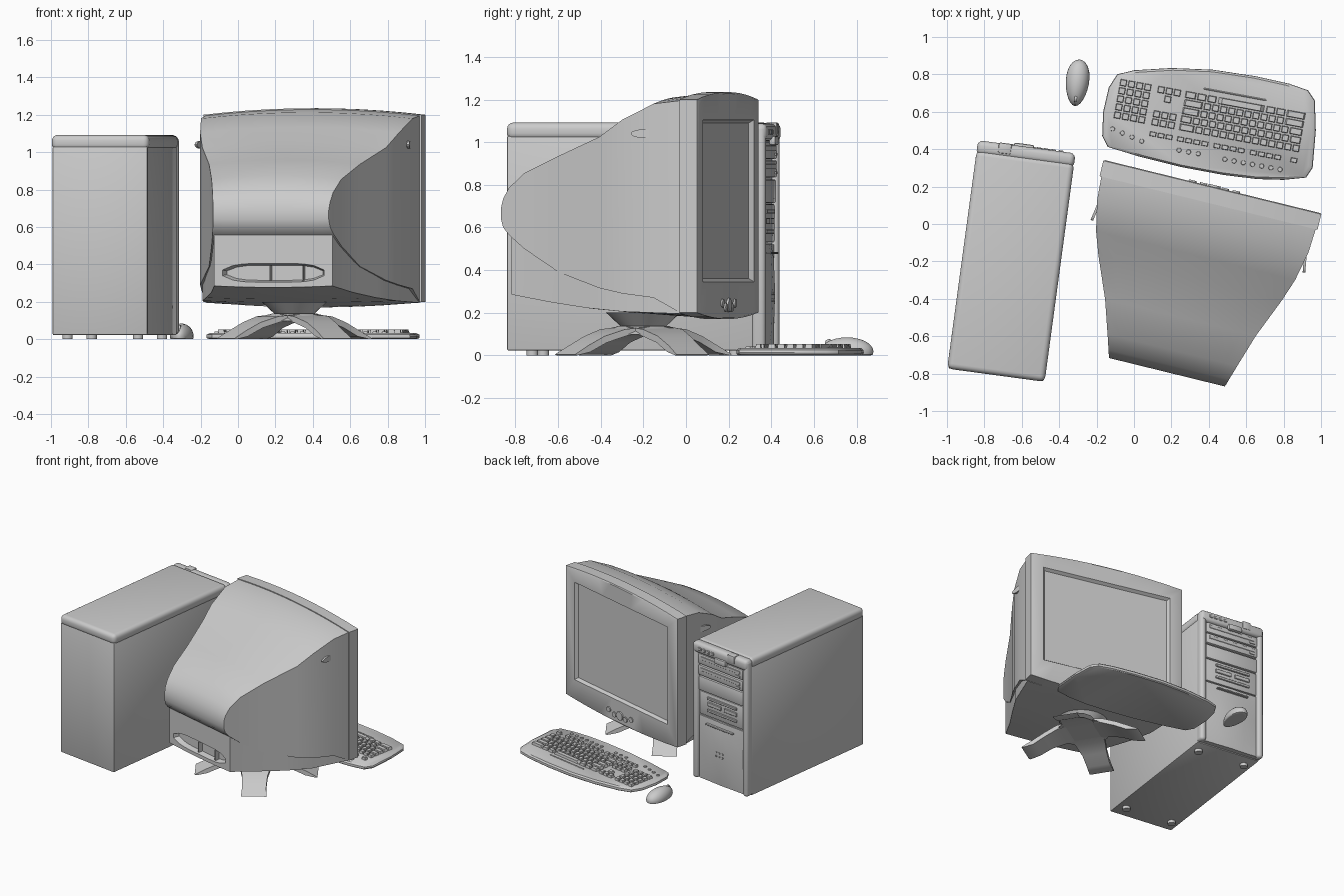
import bpy, bmesh, math
from mathutils import Matrix, Vector

if "Cube" in bpy.data.objects:
    bpy.data.objects.remove(bpy.data.objects["Cube"])

GREY = bpy.data.materials.new("grey_plastic")
GREY.diffuse_color = (0.6, 0.6, 0.6, 1)
GREY.use_nodes = True
GREY.node_tree.nodes["Principled BSDF"].inputs["Base Color"].default_value = GREY.diffuse_color


def frame(x, y, deg):
    return Matrix.Translation((x, y, 0)) @ Matrix.Rotation(math.radians(deg), 4, 'Z')


TOWER, SCREEN = frame(-0.656, -0.2, -7.7), frame(0.42, 0.2, -13.8)
BOARD, MOUSE = frame(0.40, 0.54, -10.5), frame(-0.303, 0.755, -6)


def finish(bm, name, M, angle=35):
    bmesh.ops.recalc_face_normals(bm, faces=bm.faces)
    bm.transform(M)
    me = bpy.data.meshes.new(name)
    bm.to_mesh(me)
    bm.free()
    me.materials.append(GREY)
    ob = bpy.data.objects.new(name, me)
    bpy.context.collection.objects.link(ob)
    bpy.ops.object.select_all(action='DESELECT')
    ob.select_set(True)
    bpy.context.view_layer.objects.active = ob
    bpy.ops.object.shade_smooth_by_angle(angle=math.radians(angle))
    return ob


def add_box(bm, x, y, z, bevel=0, seg=2):
    m = Matrix.Translation(((x[0]+x[1])/2, (y[0]+y[1])/2, (z[0]+z[1])/2)) @ \
        Matrix.Diagonal((x[1]-x[0], y[1]-y[0], z[1]-z[0], 1))
    vs = bmesh.ops.create_cube(bm, size=1, matrix=m)['verts']
    if bevel:
        es = list({e for v in vs for e in v.link_edges})
        bmesh.ops.bevel(bm, geom=es, offset=bevel, segments=seg, profile=0.5, affect='EDGES')


def boxes(name, M, items, bevel=0, seg=2):
    bm = bmesh.new()
    for x, y, z in items:
        add_box(bm, x, y, z, bevel, seg)
    return finish(bm, name, M)


def discs(name, M, items, depth, r2=None, rot=None, n=16, squash=(1, 1, 1)):
    # items: (x, y, z, radius)
    bm = bmesh.new()
    for x, y, z, r in items:
        m = Matrix.Translation((x, y, z)) @ Matrix.Diagonal((*squash, 1)) @ (rot or Matrix())
        bmesh.ops.create_cone(bm, cap_ends=True, segments=n, radius1=r, radius2=r2 or r, depth=depth, matrix=m)
    return finish(bm, name, M)


def loft(name, M, rings, angle=35):
    bm = bmesh.new()
    R = [[bm.verts.new(p) for p in ring] for ring in rings]
    for a, b in zip(R, R[1:]):
        for i in range(len(a)):
            j = (i+1) % len(a)
            bm.faces.new((a[i], a[j], b[j], b[i]))
    bm.faces.new(R[0])
    bm.faces.new(R[-1])
    return finish(bm, name, M, angle)


def ring(v, w, zb, zt, ct=0.0, cb=0.0, p=2, n=10):
    # upright section with crowned top and bottom
    ts = [-1 + 2*i/n for i in range(n+1)]
    top = [(w*t, v, zt + ct*(1-abs(t)**p)) for t in ts]
    bot = [(w*t, v, zb - cb*(1-abs(t)**p)) for t in reversed(ts)]
    return top + bot


Y_AXIS = Matrix.Rotation(math.pi/2, 4, 'X')
X_AXIS = Matrix.Rotation(math.pi/2, 4, 'Y')

# ---- monitor ----
loft("monitor_bezel_and_screen", SCREEN, [
    ring(-0.09, 0.6, 0.2, 1.2, 0.035, 0.03),
    ring(-0.005, 0.6, 0.2, 1.2, 0.035, 0.03),
    ring(0, 0.592, 0.207, 1.193, 0.035, 0.03),
    ring(0, 0.5, 0.345, 1.105),
    ring(-0.022, 0.485, 0.36, 1.09),
    ring(-0.022, 0.478, 0.367, 1.083)])
tube = [(-.09, .59, 1.195, .2, .033), (-.22, .582, 1.18, .27, .033), (-.38, .548, 1.105, .29, .03),
        (-.5, .506, 1.025, .315, .03), (-.72, .415, .935, .39, .025), (-.9, .357, .855, .5, .02),
        (-.98, .332, .785, .565, .012), (-1.01, .323, .735, .6, .006), (-1.022, .318, .69, .64, 0)]
loft("monitor_tube_housing", SCREEN, [ring(v, w, zb, zt, c) for v, w, zt, zb, c in tube])
low = [(-.09, .585, .195), (-.38, .535, .205), (-.57, .468, .222), (-.77, .39, .25), (-.97, .325, .285)]
loft("monitor_lower_housing", SCREEN,
     [ring(v, w, zb, .575, 0, .02 if v > -.3 else 0.008) for v, w, zb in low] +
     [ring(-.97, .28, .34, .37, .035, .035, 5), ring(-.93, .265, .345, .365, .03, .03, 5)])
boxes("rear_socket_ribs", SCREEN, [((u-.004, u+.004), (-.965, -.92), (.315, .395)) for u in (-.02, .16)])
for s in (-1, 1):
    discs("side_grip_vent", SCREEN @ frame(s*.573, -.26, s*9),
          [(0, 0, 1.04, .07)], .014, rot=X_AXIS, n=20, squash=(1, 1, .3))
discs("monitor_buttons", SCREEN, [(-.11, 0, .245, .02), (-.05, 0, .225, .02), (.07, 0, .225, .02),
                                  (.13, 0, .245, .02)], .016, rot=Y_AXIS)
discs("monitor_power_button", SCREEN, [(.01, 0, .235, .033)], .02, rot=Y_AXIS, n=20)

# ---- monitor stand ----
STAND = SCREEN @ Matrix.Translation((-.02, -.417, 0))
discs("stand_swivel", STAND, [(0, 0, .165, .1)], .07, r2=.175, n=32)
discs("stand_hub", STAND, [(0, 0, .118, .19)], .04, r2=.12, n=32)
for k in range(4):
    path = [(.04, .135, .12), (.17, .122, .11), (.27, .09, .09), (.36, .045, .085), (.435, .004, .09)]
    leg = [[(r, -h, z), (r, h, z), (r - .012, h, max(z - .03, 0)), (r - .012, -h, max(z - .03, 0))]
           for r, z, h in path]
    loft("stand_leg", STAND @ Matrix.Rotation(math.radians(46 + 90*k), 4, 'Z'), leg)

# ---- tower ----
boxes("tower_case", TOWER, [((-.257, .257), (-.612, .555), (.022, 1.03))], .008)
boxes("tower_lid", TOWER, [((-.263, .263), (-.614, .565), (1.012, 1.092))], .03, 4)
discs("tower_feet", TOWER, [(x, y, .012, .028) for x in (-.19, .19) for y in (-.5, .46)], .024)
boxes("tower_front_backing", TOWER, [((-.245, .245), (.54, .58), (.03, 1.05))])
boxes("tower_front_columns", TOWER, [((-.263, -.215), (.545, .612), (.025, 1.08)),
                                     ((.215, .263), (.545, .612), (.025, 1.08))], .02, 3)
boxes("tower_front_brow", TOWER, [((-.262, .262), (.545, .618), (1.005, 1.088))], .026, 3)
boxes("drive_bay_covers", TOWER, [((-.213, .213), (.57, .603), (z, z+.08)) for z in (.835, .922)], .008)
boxes("drive_buttons", TOWER, [((-.19, -.15), (.6, .609), (z, z+.012)) for z in (.85, .937)])
boxes("drive_trays", TOWER, [((-.19, .19), (.6, .606), (z, z+.025)) for z in (.873, .96)], .002, 1)
boxes("floppy_panel", TOWER, [((-.213, .213), (.57, .598), (.715, .825)),
                              ((-.213, .213), (.57, .592), (.53, .71))], .008)
boxes("card_reader_slots", TOWER, [((-.15, .13), (.585, .604), (.665, .685)),
                                   ((-.15, -.03), (.585, .6), (.615, .645)),
                                   ((.0, .13), (.585, .6), (.615, .645)),
                                   ((-.15, .13), (.585, .602), (.57, .59))], .003, 1)
door = [(.03, .0), (.12, .012), (.3, .018), (.45, .012), (.52, .0)]
loft("tower_lower_door", TOWER,
     [[(-.213, .565, z), (-.213, .59, z), (-.1, .592+b, z), (0, .595+b, z), (.1, .592+b, z),
       (.213, .59, z), (.213, .565, z)] for z, b in door])
boxes("door_handle_lip", TOWER, [((-.13, .13), (.6, .622), (.475, .485))], .003, 1)
discs("door_vent_studs", TOWER, [(x, .612, z, .007) for x in (-.03, 0, .03) for z in (.26, .29)], .012,
      rot=Y_AXIS, n=8)
boxes("power_button", TOWER, [((-.15, -.08), (.565, .622), (1.03, 1.092))], .008)
boxes("front_ports", TOWER, [((x, x+.028), (.6, .624), (1.035, 1.06)) for x in (.05, .09, .13, .17)], .004, 1)
boxes("brow_badge_blank", TOWER, [((-.07, .04), (.6, .632), (.985, 1.03))], .01)

# ---- keyboard ----
outline = [(-.17, .47), (-.165, .6), (-.135, .73), (-.09, .8), (0, .822), (.2, .834), (.42, .825), (.65, .79),
           (.83, .75), (.93, .715), (.967, .66), (.972, .5), (.955, .3), (.92, .248), (.8, .236), (.66, .24),
           (.48, .262), (.25, .305), (.03, .36), (-.14, .412)]
loft("keyboard_base", Matrix(),
     [[(.4+(x-.4)*s, .54+(y-.54)*s, z) for x, y in outline]
      for s, z in ((.97, 0), (.995, .006), (1, .014), (.995, .024), (.96, .034))])

P = .044
keys = bmesh.new()


def key(x, y, w=1, d=1):
    g = .004
    m = Matrix.Translation((x + w*P/2, y + d*P/2, .042)) @ Matrix.Rotation(math.pi/4, 4, 'Z')
    r = math.sqrt(.5)
    m = Matrix.Translation((x + w*P/2, y + d*P/2, .041)) @ Matrix.Diagonal((w*P-2*g, d*P-2*g, 1, 1)) \
        @ Matrix.Rotation(math.pi/4, 4, 'Z')
    bmesh.ops.create_cone(keys, cap_ends=True, segments=4, radius1=r, radius2=r*.82, depth=.024, matrix=m)


X0, Y0 = -.155, -.07
for row in range(4):                       # letter block, wide keys at both ends
    a, n = ((2, 13), (1.5, 12), (2.25, 11), (2.5, 10))[row]
    y = Y0 + row*P
    key(X0, y, a)
    for i in range(n):
        key(X0 + (a+i)*P, y)
    if 15 - a - n > 0:
        key(X0 + (a+n)*P, y, 15 - a - n)
x = X0
for w in (1.5, 1.25, 1.25, 6, 1.25, 1.25, 2.5):    # space bar row
    key(x, Y0 + 4*P, w)
    x += w*P
for i in range(12):                        # function row
    key(X0 + (i + i//4*.5)*P, Y0 - 1.35*P, 1, .75)
key(X0 + 14*P, Y0 - 1.35*P, 1, .75)
for i in range(3):                         # navigation and arrows
    for j in (-1.35, 0, 1):
        key(-.305 + i*P, Y0 + j*P, 1, .75 if j < 0 else 1)
    key(-.305 + i*P, Y0 + 4*P)
key(-.305 + P, Y0 + 3*P)
for i in range(4):                         # number pad
    for j in range(5):
        key(-.51 + i*P, Y0 + j*P)
finish(keys, "keyboard_keys", BOARD)

discs("keyboard_media_buttons", BOARD,
      [(-.5 + i*.055, -.125 - .012*i, .034, .014) for i in range(4)] +
      [(-.13 + i*.052, -.172, .034, .015) for i in range(3)] +
      [(.12 + i*.05, -.175, .034, .015) for i in range(7)], .014, r2=.011, n=12)
boxes("keyboard_palm_ridge", BOARD, [((-.06, .28), (.172, .18), (.03, .038))], .003, 1)

# ---- mouse ----
bm = bmesh.new()
bmesh.ops.create_uvsphere(bm, u_segments=24, v_segments=14, radius=1)
for v in bm.verts:
    c = v.co
    v.co = Vector((c.x*.062*(1 + .15*c.y), c.y*.125, max(0, .018 + c.z*.066)))
bmesh.ops.dissolve_degenerate(bm, dist=1e-5, edges=bm.edges)
finish(bm, "mouse_body", MOUSE, 50)
discs("mouse_wheel", MOUSE, [(0, -.085, .058, .018)], .012, rot=X_AXIS)
boxes("mouse_button_split", MOUSE, [((-.003, .003), (-.118, -.05), (.02, .05))])
